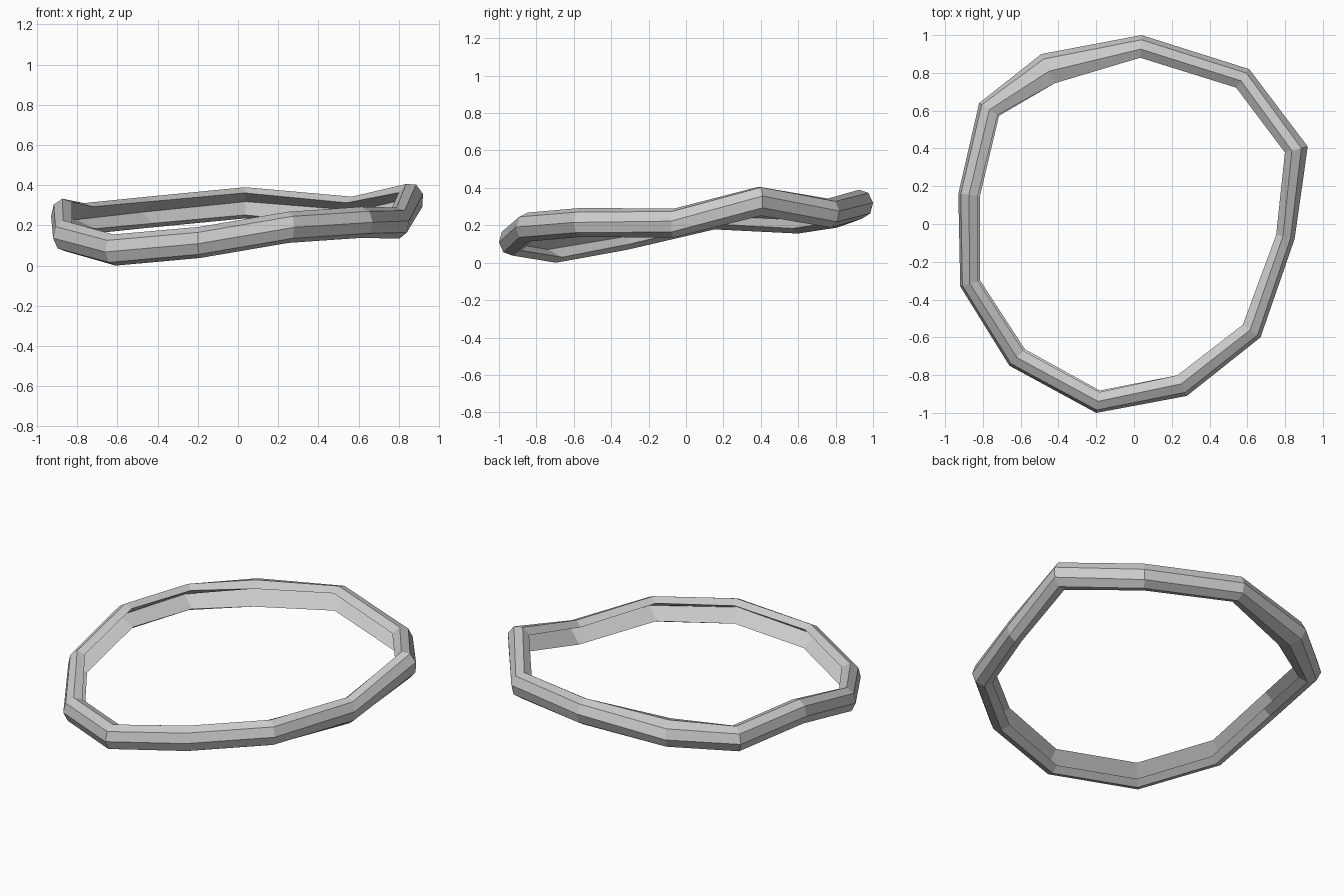
import bpy
import bmesh
from math import cos, sin, radians
from mathutils import Vector

# Remove the default object
cube = bpy.data.objects.get("Cube")
if cube:
    bpy.data.objects.remove(cube, do_unlink=True)

# One plain grey
GREY = (0.6, 0.6, 0.6, 1.0)
grey = bpy.data.materials.new("plain grey")
grey.use_nodes = True
grey.diffuse_color = GREY
grey.node_tree.nodes["Principled BSDF"].inputs["Base Color"].default_value = GREY

# Stations around the hoop: outer x, outer y, middle height, width, roll in degrees
STATIONS = [
    (0.04, 1.0, 0.317, 0.12, -6),
    (-0.49, 0.9, 0.27, 0.17, 0),
    (-0.82, 0.64, 0.238, 0.125, 5),
    (-0.93, 0.16, 0.26, 0.115, 7),
    (-0.92, -0.33, 0.152, 0.11, 8),
    (-0.66, -0.75, 0.082, 0.12, 7),
    (-0.2, -1.0, 0.12, 0.12, 5),
    (0.28, -0.91, 0.195, 0.12, 0),
    (0.67, -0.6, 0.22, 0.115, 0),
    (0.85, -0.08, 0.216, 0.1, -8),
    (0.92, 0.41, 0.333, 0.125, -20),
    (0.61, 0.82, 0.27, 0.12, -8),
]
HEIGHT = 0.155
# Eight-sided section as angle and reach; the innermost corner is pushed in to a groove
CORNERS = [(a, 1.0) for a in range(-135, 136, 45)] + [(0, 0.72)]


def section(index):
    """Corner points of the grooved tube at one station."""
    x, y, mid, width, roll = STATIONS[index]
    here = Vector((x, y))
    before = Vector(STATIONS[index - 1][:2])
    after = Vector(STATIONS[(index + 1) % len(STATIONS)][:2])
    along = (here - before).normalized() + (after - here).normalized()
    # The stations run anticlockwise, so outward is to the right of travel
    outward = Vector((along.y, -along.x)).normalized()
    across = [reach * cos(radians(a - roll)) for a, reach in CORNERS]
    rise = [reach * sin(radians(a - roll)) for a, reach in CORNERS]
    wide = width / (max(across) - min(across))
    tall = HEIGHT / (max(rise) - min(rise))
    middle = (max(rise) + min(rise)) / 2
    points = []
    for u, v in zip(across, rise):
        flat = here + outward * (u - max(across)) * wide
        points.append((flat.x, flat.y, mid + (v - middle) * tall))
    return points


# Bridge the sections into a closed hoop
bm = bmesh.new()
rings = [[bm.verts.new(p) for p in section(i)] for i in range(len(STATIONS))]
for i, ring in enumerate(rings):
    following = rings[(i + 1) % len(rings)]
    for j in range(len(CORNERS)):
        k = (j + 1) % len(CORNERS)
        bm.faces.new((ring[j], following[j], following[k], ring[k]))
bmesh.ops.recalc_face_normals(bm, faces=bm.faces[:])

# Rest the lowest corner on the ground
low = min(v.co.z for v in bm.verts)
bmesh.ops.translate(bm, verts=bm.verts[:], vec=(0, 0, -low))

mesh = bpy.data.meshes.new("grooved_hoop")
bm.to_mesh(mesh)
bm.free()
mesh.materials.append(grey)
hoop = bpy.data.objects.new("grooved_hoop", mesh)
bpy.context.collection.objects.link(hoop)
